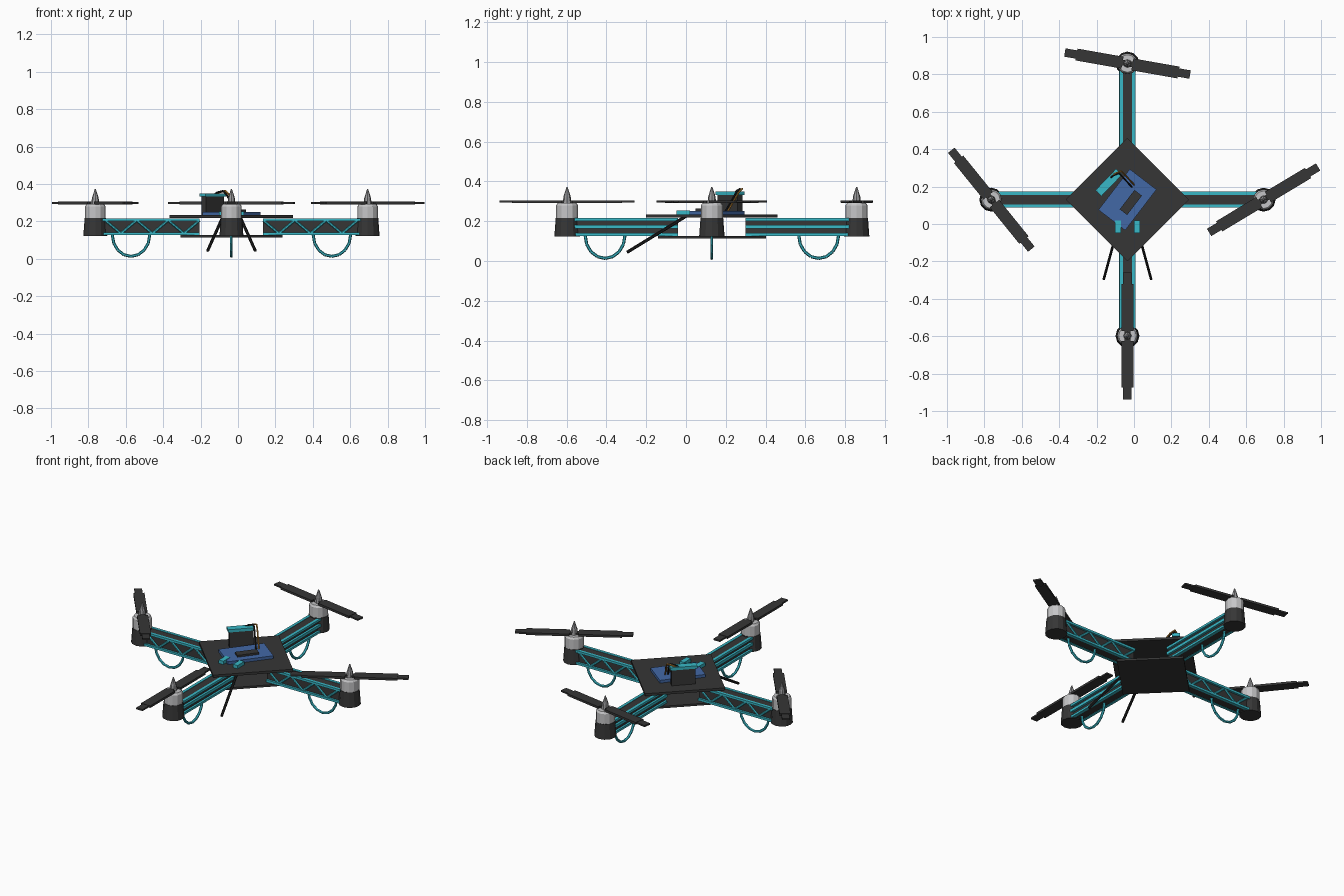
import bpy, bmesh, math
from mathutils import Vector, Matrix

if "Cube" in bpy.data.objects:
    bpy.data.objects.remove(bpy.data.objects["Cube"])

CX, CY = -0.035, 0.13          # centre of the airframe
ARM = 0.728                    # centre to motor axis


def mat(name, r, g, b):
    m = bpy.data.materials.new(name)
    m.diffuse_color = (r, g, b, 1)
    m.use_nodes = True
    m.node_tree.nodes["Principled BSDF"].inputs["Base Color"].default_value = m.diffuse_color
    return m


CHAR = mat("charcoal", 0.037, 0.037, 0.037)
BLACK = mat("black", 0.012, 0.012, 0.012)
TEAL = mat("teal", 0.04, 0.48, 0.57)
BLUE = mat("board_blue", 0.055, 0.14, 0.38)
GREY = mat("light_grey", 0.56, 0.56, 0.57)
STEEL = mat("steel_grey", 0.32, 0.32, 0.33)
ORANGE = mat("wire_orange", 0.5, 0.22, 0.03)


def finish(name, bm, material, matrix=Matrix()):
    me = bpy.data.meshes.new(name)
    bmesh.ops.recalc_face_normals(bm, faces=bm.faces)
    bm.to_mesh(me)
    bm.free()
    me.materials.append(material)
    ob = bpy.data.objects.new(name, me)
    ob.matrix_world = matrix
    bpy.context.collection.objects.link(ob)
    return ob


def add_box(bm, c, s):
    bmesh.ops.create_cube(bm, size=1, matrix=Matrix.Translation(c) @ Matrix.Diagonal((*s, 1)))


def add_rod(bm, a, b, r, n=6):
    a, b = Vector(a), Vector(b)
    d = b - a
    m = Matrix.Translation((a + b) / 2) @ d.to_track_quat('Z', 'Y').to_matrix().to_4x4()
    bmesh.ops.create_cone(bm, cap_ends=True, segments=n, radius1=r, radius2=r, depth=d.length, matrix=m)


def add_cone(bm, z0, z1, r0, r1, n=12):
    bmesh.ops.create_cone(bm, cap_ends=True, segments=n, radius1=r0, radius2=r1, depth=z1 - z0,
                          matrix=Matrix.Translation((0, 0, (z0 + z1) / 2)))


def box(name, c, s, material, angle=0):
    bm = bmesh.new()
    add_box(bm, (0, 0, 0), s)
    return finish(name, bm, material, Matrix.Translation(c) @ Matrix.Rotation(math.radians(angle), 4, 'Z'))


def path(name, pts, r, material, matrix=Matrix()):
    bm = bmesh.new()
    for a, b in zip(pts, pts[1:]):
        add_rod(bm, a, b, r)
    return finish(name, bm, material, matrix)


# diamond frame plates
for name, half, z0, z1 in (("top_plate", 0.33, 0.218, 0.233), ("bottom_plate", 0.272, 0.113, 0.126)):
    side = half * math.sqrt(2)
    box(name, (CX, CY, (z0 + z1) / 2), (side, side, z1 - z0), CHAR, 45)

# arms with motors; each is built along +x and turned into place
PROP_ANGLE = {"right": 31, "back": -10, "left": -51, "front": 90}
for i, side in enumerate(("right", "back", "left", "front")):
    turn = Matrix.Translation((CX, CY, 0)) @ Matrix.Rotation(i * math.pi / 2, 4, 'Z')
    r0, r1 = 0.17, 0.69

    # dark core of the arm
    bm = bmesh.new()
    add_box(bm, ((r0 + r1) / 2, 0, 0.17), (r1 - r0, 0.06, 0.084))
    finish(side + "_arm", bm, CHAR, turn)

    # rails, with lattice on the side arms and a middle rail on the others
    bm = bmesh.new()
    for s in (-1, 1):
        for z in (0.133, 0.208):
            add_box(bm, ((r0 + r1) / 2, s * 0.034, z), (r1 - r0, 0.018, 0.014))
        if i % 2 == 0:
            step = (0.675 - r0) / 6
            for k in range(6):
                za, zb = (0.206, 0.135) if k % 2 == 0 else (0.135, 0.206)
                add_rod(bm, (0.675 - k * step, s * 0.034, za), (0.675 - (k + 1) * step, s * 0.034, zb), 0.007)
        else:
            add_box(bm, ((r0 + r1) / 2, s * 0.036, 0.172), (r1 - r0, 0.016, 0.018))
    finish(side + "_arm_rails", bm, TEAL, turn)

    # landing hoop under the arm
    pts = [(0.537 + 0.1 * math.cos(t), 0, 0.128 + 0.115 * math.sin(t))
           for t in (math.pi * (1 + k / 8) for k in range(9))]
    path(side + "_landing_hoop", pts, 0.008, TEAL, turn)

    # motor mount, motor can and spinner
    at = turn @ Matrix.Translation((ARM, 0, 0))
    bm = bmesh.new()
    add_cone(bm, 0.123, 0.217, 0.064, 0.057)
    finish(side + "_motor_mount", bm, CHAR, at)
    bm = bmesh.new()
    add_cone(bm, 0.217, 0.280, 0.055, 0.055)
    add_cone(bm, 0.280, 0.292, 0.055, 0.047)
    finish(side + "_motor", bm, GREY, at)
    bm = bmesh.new()
    add_cone(bm, 0.290, 0.325, 0.022, 0.018, 8)
    add_cone(bm, 0.325, 0.372, 0.018, 0.003, 8)
    finish(side + "_spinner", bm, STEEL, at)

    # two-blade propeller with stepped tips
    bm = bmesh.new()
    add_box(bm, (0, 0, 0), (0.06, 0.03, 0.014))
    for s in (-1, 1):
        add_box(bm, (s * 0.152, 0, 0), (0.25, 0.064, 0.014))
        add_box(bm, (s * 0.308, 0, 0), (0.064, 0.045, 0.01))
    pos = at.translation
    finish(side + "_propeller", bm, CHAR, Matrix.Translation((pos.x, pos.y, 0.298))
           @ Matrix.Rotation(math.radians(PROP_ANGLE[side]), 4, 'Z'))

# control board and chip
box("control_board", (CX, CY, 0.242), (0.275, 0.18, 0.018), BLUE, 52.5)
box("control_chip", (-0.017, 0.115, 0.256), (0.13, 0.05, 0.014), CHAR, 52.5)

# receiver box with lid
box("receiver", (-0.135, 0.222, 0.282), (0.14, 0.035, 0.1), CHAR, 46)
box("receiver_lid", (-0.135, 0.222, 0.341), (0.158, 0.045, 0.018), TEAL, 46)

# wires from the receiver to the board
for name, m, dx, dy in (("orange_wire", ORANGE, 0, 0), ("dark_wire", BLACK, -0.012, -0.012)):
    path(name, [(-0.125 + dx, 0.25 + dy, 0.335), (-0.1 + dx, 0.27 + dy, 0.355), (-0.068 + dx, 0.283 + dy, 0.363),
                (-0.05 + dx, 0.265 + dy, 0.345), (0.0 + dx, 0.21 + dy, 0.25)], 0.005, m)

# forward aerials with clamps
for side, s in (("left", -1), ("right", 1)):
    path(side + "_aerial", [(CX + s * 0.046, 0.0, 0.225), (CX + s * 0.127, -0.296, 0.044)], 0.008, BLACK)
    box(side + "_aerial_clamp", (CX + s * 0.05, -0.015, 0.243), (0.032, 0.068, 0.022), TEAL)
